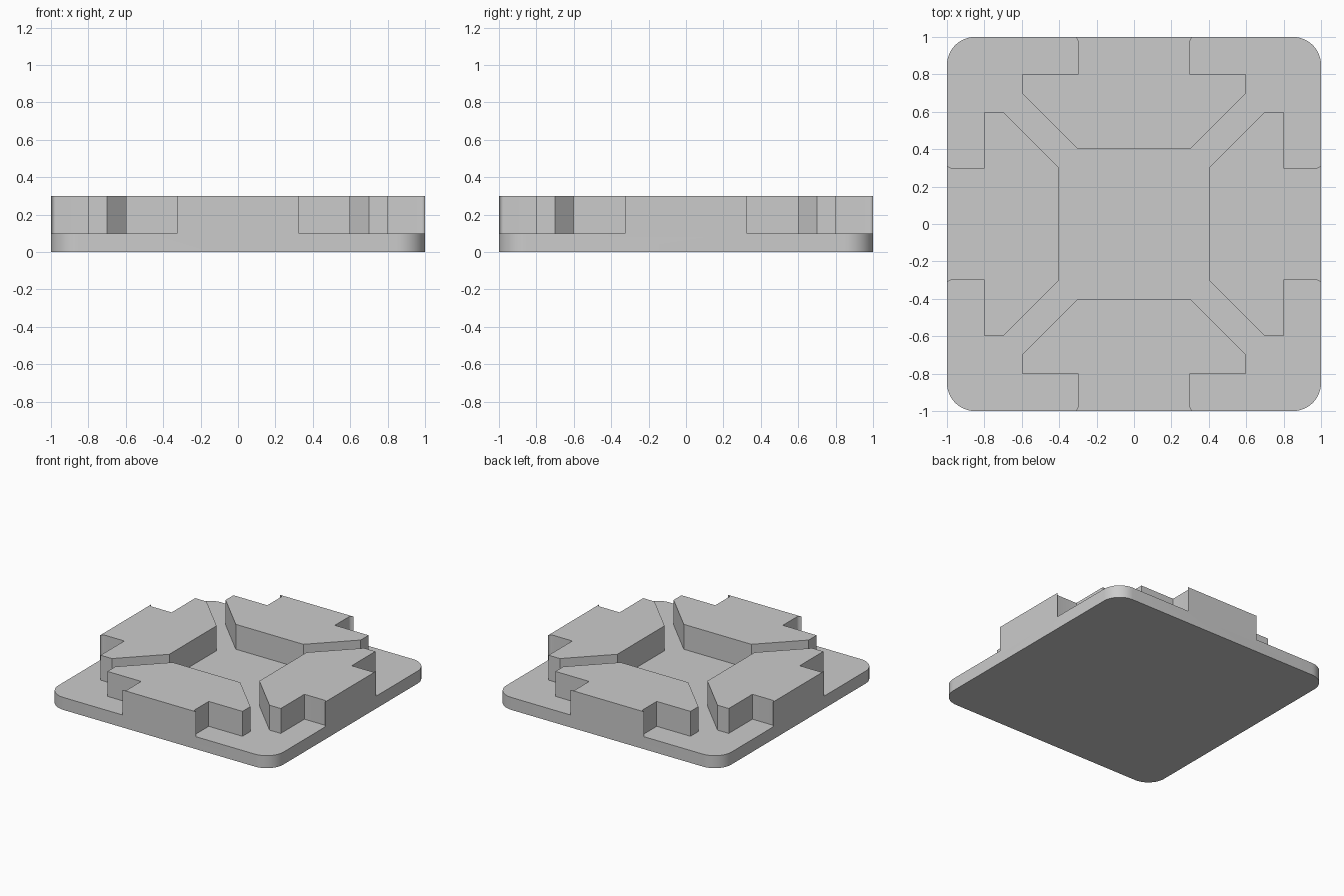
import bpy
import bmesh
from math import cos, sin, pi, radians
from mathutils import Matrix

old = bpy.data.objects.get("Cube")
if old:
    bpy.data.objects.remove(old, do_unlink=True)

GREY = (0.6, 0.6, 0.6, 1)
mat = bpy.data.materials.new("plain grey")
mat.use_nodes = True
mat.diffuse_color = GREY
mat.node_tree.nodes["Principled BSDF"].inputs["Base Color"].default_value = GREY


def arc(cx, cy, r, start, end, steps):
    """Points along an arc, angles in degrees."""
    angles = [radians(start + (end - start) * i / steps) for i in range(steps + 1)]
    return [(cx + r * cos(a), cy + r * sin(a)) for a in angles]


def prism(name, outline, bottom, top, turn=0):
    """Extrude a counter-clockwise outline, turned about z."""
    bm = bmesh.new()
    face = bm.faces.new([bm.verts.new((x, y, bottom)) for x, y in outline])
    up = bmesh.ops.extrude_face_region(bm, geom=[face])["geom"]
    bmesh.ops.translate(bm, vec=(0, 0, top - bottom),
                        verts=[v for v in up if isinstance(v, bmesh.types.BMVert)])
    bmesh.ops.rotate(bm, verts=bm.verts, matrix=Matrix.Rotation(turn, 3, 'Z'))
    bmesh.ops.recalc_face_normals(bm, faces=bm.faces)
    mesh = bpy.data.meshes.new(name)
    bm.to_mesh(mesh)
    bm.free()
    mesh.materials.append(mat)
    ob = bpy.data.objects.new(name, mesh)
    bpy.context.collection.objects.link(ob)
    return ob


# Square base plate with rounded corners
R = 0.15
rounded = []
for i, (sx, sy) in enumerate([(1, 1), (-1, 1), (-1, -1), (1, -1)]):
    rounded += arc(sx * (1 - R), sy * (1 - R), R, i * 90, i * 90 + 90, 12)
base = prism("base_plate", rounded, 0, 0.1)

# Raised side block: chamfered inner edge, two shoulders, neck flaring at the rim
half = [(0.3, 0.4), (0.6, 0.7), (0.6, 0.8), (0.3, 0.8)]
half += arc(0.325, 0.975, 0.025, 180, 90, 6)
block_outline = half + [(-x, y) for x, y in reversed(half)]

# Fuse a block to each side of the plate
blocks = []
for i in range(4):
    block = prism(f"side_block_{i + 1}", block_outline, 0.05, 0.3, i * pi / 2)
    block.hide_render = True
    block.hide_viewport = True
    mod = base.modifiers.new("fuse block", 'BOOLEAN')
    mod.operation = 'UNION'
    mod.solver = 'EXACT'
    mod.object = block
    blocks.append(block)

# Bake the fused shape and drop the helper blocks
bpy.context.view_layer.update()
fused = bpy.data.meshes.new_from_object(
    base.evaluated_get(bpy.context.evaluated_depsgraph_get()))
base.modifiers.clear()
base.data = fused
base.name = "slotted_plate"
for block in blocks:
    bpy.data.objects.remove(block, do_unlink=True)

# Merge coplanar faces, keep corners smooth and edges sharp
bm = bmesh.new()
bm.from_mesh(fused)
bmesh.ops.remove_doubles(bm, verts=bm.verts, dist=0.0001)
bmesh.ops.dissolve_limit(bm, angle_limit=radians(1), verts=bm.verts, edges=bm.edges)
bm.to_mesh(fused)
bm.free()
bpy.ops.object.select_all(action='DESELECT')
base.select_set(True)
bpy.context.view_layer.objects.active = base
bpy.ops.object.shade_smooth_by_angle(angle=radians(30))
